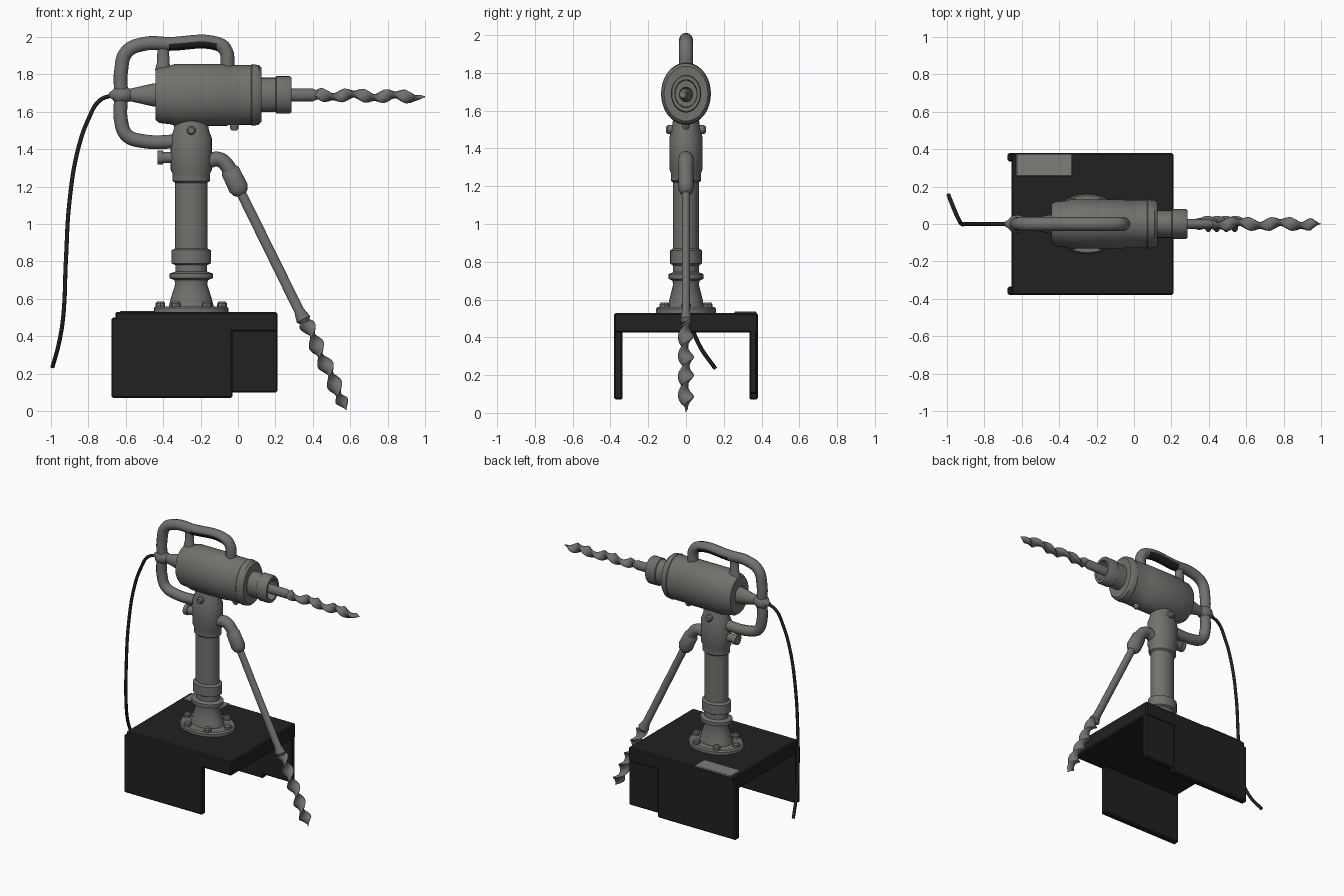
import bpy, bmesh
from math import sin, cos, pi
from mathutils import Vector

if "Cube" in bpy.data.objects:
    bpy.data.objects.remove(bpy.data.objects["Cube"])

def material(name, r, g, b):
    m = bpy.data.materials.new(name)
    m.use_nodes = True
    m.diffuse_color = (r, g, b, 1)
    node = m.node_tree.nodes["Principled BSDF"]
    node.inputs["Base Color"].default_value = (r, g, b, 1)
    node.inputs["Roughness"].default_value = 0.7
    return m

METAL = material("grey_metal", 0.17, 0.165, 0.155)
BLACK = material("black_paint", 0.015, 0.015, 0.015)
PLATE = material("light_grey_plate", 0.21, 0.205, 0.195)
SQUASH = 0.8
Y = Vector((0, 1, 0))

def finish(obj, mat, angle=0.6):
    if not obj.data.materials:
        obj.data.materials.append(mat)
    bpy.ops.object.select_all(action='DESELECT')
    obj.select_set(True)
    bpy.context.view_layer.objects.active = obj
    bpy.ops.object.shade_smooth_by_angle(angle=angle)
    return obj

def from_bmesh(name, bm, mat):
    bmesh.ops.recalc_face_normals(bm, faces=bm.faces)
    me = bpy.data.meshes.new(name)
    bm.to_mesh(me)
    bm.free()
    obj = bpy.data.objects.new(name, me)
    bpy.context.collection.objects.link(obj)
    return finish(obj, mat)

def skin(name, rings, mat):
    """Bridge a list of equal point rings and cap both ends."""
    bm = bmesh.new()
    loops = [[bm.verts.new(p) for p in ring] for ring in rings]
    n = len(loops[0])
    for a, b in zip(loops, loops[1:]):
        for i in range(n):
            j = (i + 1) % n
            bm.faces.new((a[i], a[j], b[j], b[i]))
    bm.faces.new(loops[0])
    bm.faces.new(loops[-1])
    return from_bmesh(name, bm, mat)

def lathe(name, profile, origin, axis, mat=METAL, sides=32, squash=SQUASH):
    """Turn (distance, radius) pairs about an axis, flattened along y."""
    d = Vector(axis).normalized()
    u = Y if abs(d.y) < 0.5 else Vector((1, 0, 0))
    v = d.cross(u)
    rings = [[Vector(origin) + d * t + u * (r * squash * cos(k * 2 * pi / sides))
              + v * (r * sin(k * 2 * pi / sides)) for k in range(sides)]
             for t, r in profile]
    return skin(name, rings, mat)

def auger(name, start, end, half_pitch, wide, thin, phase, wobble, steps=72):
    """Flat twisted bar with a pointed tip."""
    a, b = Vector(start), Vector(end)
    d = (b - a).normalized()
    v = d.cross(Y)
    length = (b - a).length
    rings = []
    for s in range(steps + 1):
        t = length * s / steps
        ang = phase + pi * t / half_pitch
        k = max(0.08, min(1, (length - t) / 0.06, 0.6 + t / 0.05))
        p, q = Y * cos(ang) + v * sin(ang), v * cos(ang) - Y * sin(ang)
        c = a + d * t + q * (wobble * k)
        rings.append([c + p * (wide * k * cos(i * pi / 6)) + q * (thin * k * sin(i * pi / 6))
                      for i in range(12)])
    return skin(name, rings, METAL)

def tube(name, points, radius, mat):
    cu = bpy.data.curves.new(name, 'CURVE')
    cu.dimensions = '3D'
    cu.bevel_depth = radius
    cu.bevel_resolution = 4
    cu.resolution_u = 8
    cu.use_fill_caps = True
    sp = cu.splines.new('BEZIER')
    sp.bezier_points.add(len(points) - 1)
    for bp, p in zip(sp.bezier_points, points):
        bp.co = p
        bp.handle_left_type = bp.handle_right_type = 'AUTO'
    obj = bpy.data.objects.new(name, cu)
    bpy.context.collection.objects.link(obj)
    bpy.ops.object.select_all(action='DESELECT')
    obj.select_set(True)
    bpy.context.view_layer.objects.active = obj
    bpy.ops.object.convert(target='MESH')
    return finish(bpy.context.object, mat)

def box(name, lo, hi, mat, bevel=0.008):
    bm = bmesh.new()
    bmesh.ops.create_cube(bm, size=1)
    for vert in bm.verts:
        vert.co = [l + (c + 0.5) * (h - l) for c, l, h in zip(vert.co, lo, hi)]
    if bevel:
        bmesh.ops.bevel(bm, geom=bm.edges[:], offset=bevel, segments=1, affect='EDGES')
    return from_bmesh(name, bm, mat)

# Stand: top slab, two side walls, the front one cut short
box("stand_top", (-0.655, -0.38, 0.425), (0.21, 0.38, 0.53), BLACK)
box("front_wall", (-0.675, -0.38, 0.07), (-0.03, -0.335, 0.5), BLACK)
box("back_wall", (-0.675, 0.335, 0.07), (-0.03, 0.38, 0.5), BLACK)
box("back_wall_end", (-0.05, 0.335, 0.1), (0.21, 0.375, 0.45), BLACK)
box("stand_plate", (-0.63, 0.255, 0.527), (-0.33, 0.375, 0.536), PLATE, 0.004)

# Column with flange, rings and upper socket
CX = -0.25
UP, RIGHT = (0, 0, 1), (1, 0, 0)
lathe("column", [(0.525, 0.2), (0.55, 0.2), (0.56, 0.19), (0.56, 0.12), (0.6, 0.11),
                 (0.68, 0.085), (0.7, 0.09), (0.71, 0.115), (0.735, 0.115), (0.745, 0.085),
                 (0.78, 0.085), (0.79, 0.105), (0.86, 0.105), (0.87, 0.086), (1.22, 0.086),
                 (1.23, 0.1), (1.27, 0.1), (1.29, 0.11), (1.46, 0.11), (1.5, 0.095),
                 (1.56, 0.085)], (CX, 0, 0), UP)
for i in range(6):
    a = i * pi / 3
    lathe("flange_bolt", [(0, 0.026), (0.035, 0.026), (0.045, 0.018)],
          (CX + 0.165 * cos(a), 0.132 * sin(a), 0.54), UP, sides=8, squash=1)
for side in (-1, 1):
    lathe("socket_bolt", [(0, 0.024), (0.045, 0.024), (0.055, 0.016)],
          (CX, side * 0.05, 1.5), (0, side, 0), sides=12, squash=1)
lathe("socket_clamp", [(0, 0.03), (0.06, 0.03), (0.06, 0.038), (0.09, 0.038)],
      (-0.34, 0, 1.355), (-1, 0, 0), sides=12, squash=1)

# Drill motor body, chuck and rear neck
BZ = 1.69
lathe("motor_body", [(-0.44, 0.1), (-0.44, 0.135), (-0.42, 0.15), (-0.36, 0.157),
                     (-0.34, 0.165), (-0.06, 0.165), (-0.05, 0.16), (0.07, 0.16),
                     (0.075, 0.165), (0.11, 0.16), (0.125, 0.145), (0.125, 0.06)],
      (0, 0, BZ), RIGHT, sides=40)
lathe("chuck", [(0.1, 0.092), (0.2, 0.092), (0.205, 0.1), (0.275, 0.1), (0.285, 0.094),
                (0.285, 0.074), (0.2, 0.07), (0.2, 0.02)], (0, 0, BZ), RIGHT)
lathe("rear_neck", [(-0.62, 0.03), (-0.57, 0.035), (-0.46, 0.06), (-0.42, 0.065)],
      (0, 0, BZ), RIGHT, sides=20)
lathe("cable_joint", [(-0.69, 0.012), (-0.67, 0.025), (-0.655, 0.042), (-0.625, 0.05),
                      (-0.595, 0.042), (-0.575, 0.03)], (0, 0, BZ), RIGHT, sides=20, squash=1)
lathe("body_knob", [(1.5, 0.014), (1.51, 0.022), (1.55, 0.022)], (-0.02, 0, 0), UP, sides=12)

# Drill bit
lathe("bit_shank", [(0.18, 0.034), (0.4, 0.034), (0.43, 0.022)], (0, 0, BZ), RIGHT, sides=20)
auger("drill_bit", (0.41, 0, BZ), (1.0, 0, 1.68), 0.11, 0.036, 0.019, 0.3, 0.008)

# Loop handle, with a dark grip along its underside
path = [(-0.27, 1.445), (-0.52, 1.445), (-0.595, 1.475), (-0.625, 1.55), (-0.625, 1.69),
        (-0.625, 1.82), (-0.595, 1.92), (-0.5, 1.963), (-0.37, 1.963), (-0.11, 1.963),
        (-0.07, 1.935), (-0.055, 1.82)]
handle = tube("loop_handle", [(x, 0, z) for x, z in path], 0.037, METAL)
handle.data.materials.append(BLACK)
for f in handle.data.polygons:
    if -0.375 < f.center.x < -0.11 and f.center.z > 1.9 and f.normal.z < 0.1:
        f.material_index = 1
lathe("handle_post", [(1.82, 0.045), (1.86, 0.034), (1.95, 0.03)], (-0.4, 0, 0), UP, sides=16)

# Brace leg: elbow, sleeve, rod and twisted foot
tube("brace_elbow", [(-0.18, 0, 1.33), (-0.1, 0, 1.345), (-0.05, 0, 1.3), (-0.01, 0, 1.22)],
     0.04, METAL)
LEG = Vector((0.34, 0, -0.69))
lathe("brace_sleeve", [(0, 0.03), (0.03, 0.05), (0.13, 0.053), (0.16, 0.04), (0.17, 0.025)],
      (-0.055, 0, 1.31), LEG, sides=20)
lathe("brace_rod", [(0, 0.026), (0.74, 0.027), (0.79, 0.04), (0.81, 0.025)],
      (0, 0, 1.2), LEG, sides=16)
auger("brace_foot", (0.355, 0, 0.49), (0.58, 0, 0.005), 0.115, 0.043, 0.016, -2.6, 0.004)

# Power cable
tube("power_cable", [(-0.67, 0, 1.69), (-0.74, 0, 1.66), (-0.8, 0, 1.56), (-0.855, 0, 1.4),
                     (-0.9, 0, 1.13), (-0.92, 0, 0.81), (-0.935, 0.02, 0.5),
                     (-0.958, 0.07, 0.36), (-0.992, 0.155, 0.235)], 0.011, BLACK)
